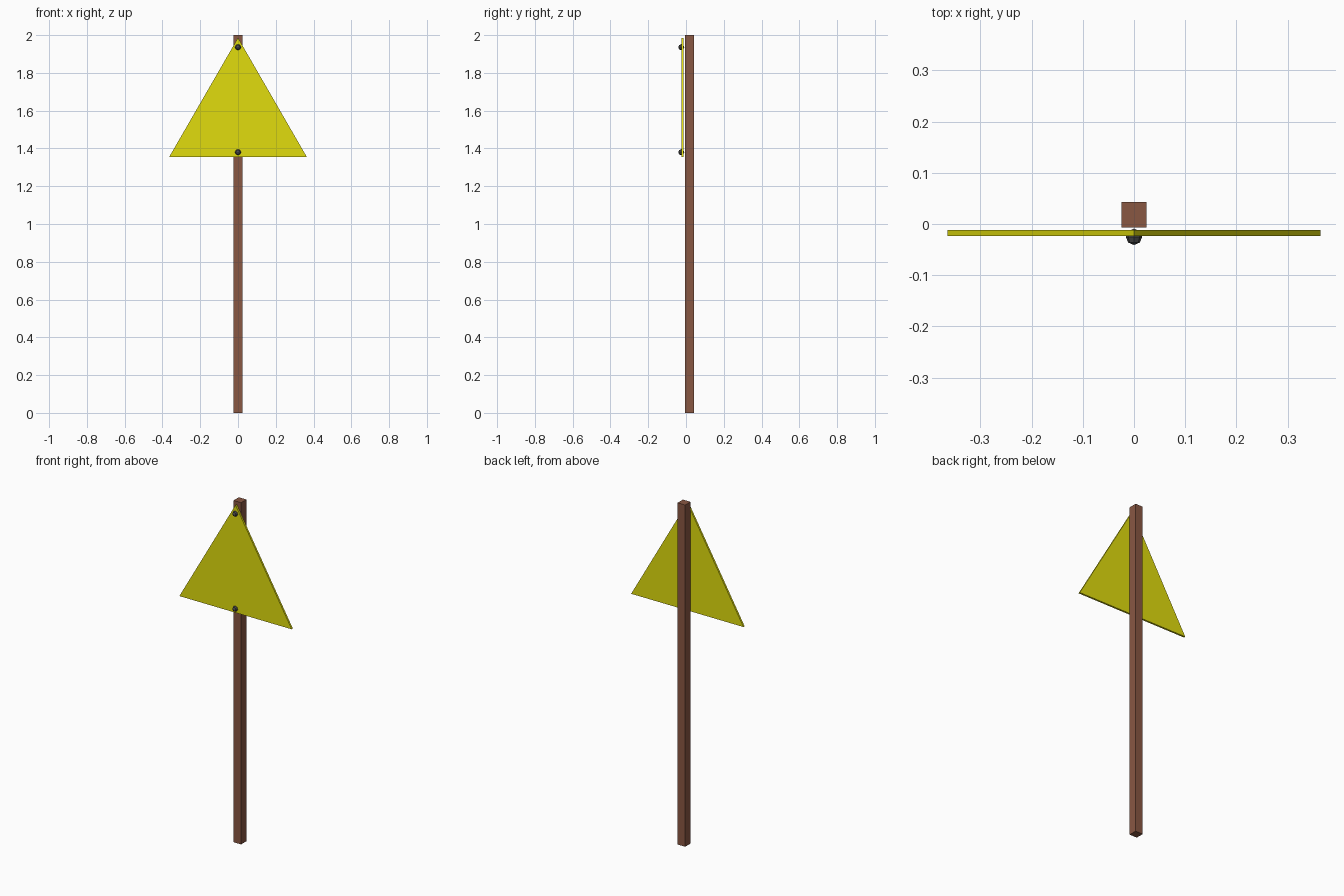
import bpy
from math import pi

if "Cube" in bpy.data.objects:
    bpy.data.objects.remove(bpy.data.objects["Cube"])


def finish(name, color):
    """Name the active object and give it a plain colour."""
    obj = bpy.context.object
    obj.name = name
    mat = bpy.data.materials.get(color[0]) or bpy.data.materials.new(color[0])
    mat.diffuse_color = (*color[1], 1)
    mat.use_nodes = True
    mat.node_tree.nodes["Principled BSDF"].inputs["Base Color"].default_value = mat.diffuse_color
    obj.data.materials.append(mat)
    return obj


BROWN = ("brown_wood", (0.25, 0.095, 0.055))
YELLOW = ("yellow_paint", (0.75, 0.72, 0.004))
DARK = ("dark_metal", (0.07, 0.07, 0.07))

# Square post
bpy.ops.mesh.primitive_cube_add(size=1, location=(0, 0.018, 1))
post = finish("post", BROWN)
post.scale = (0.049, 0.049, 2)

# Triangular panel: three-sided prism with one corner up
bpy.ops.mesh.primitive_cylinder_add(vertices=3, radius=0.42, depth=0.011,
                                    location=(0, -0.0175, 1.566),
                                    rotation=(pi / 2, 0, 0))
finish("sign_panel", YELLOW)

# Low-poly round bolt heads, half sunk into the panel
for name, z in (("top_bolt", 1.936), ("bottom_bolt", 1.38)):
    bpy.ops.mesh.primitive_uv_sphere_add(segments=8, ring_count=4, radius=0.016,
                                         location=(0, -0.025, z),
                                         rotation=(pi / 2, 0, 0))
    finish(name, DARK)
